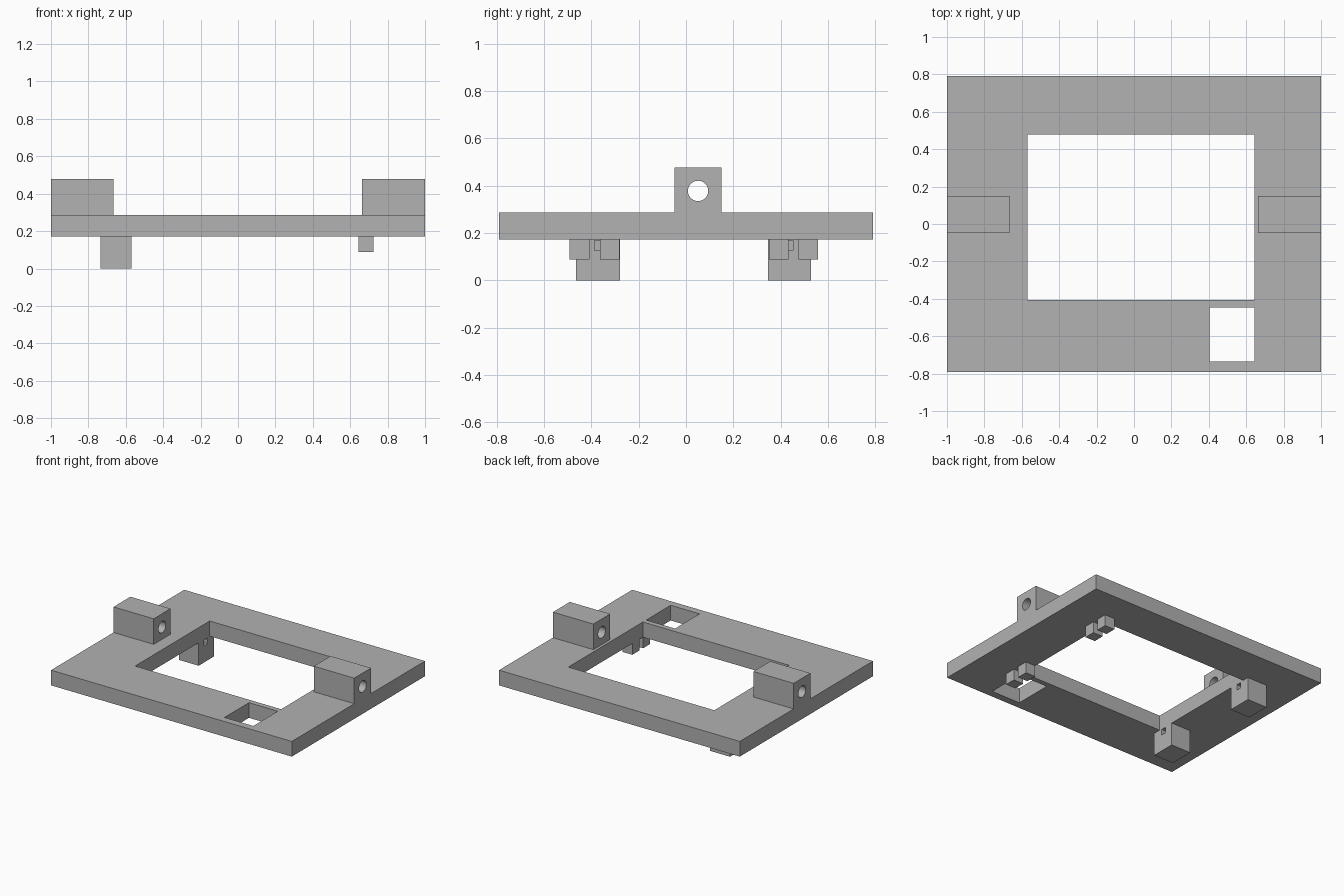
import bpy
import math
from mathutils import Matrix

default_cube = bpy.data.objects.get("Cube")
if default_cube:
    bpy.data.objects.remove(default_cube, do_unlink=True)

grey = bpy.data.materials.new("plain grey")
grey.use_nodes = True
COLOUR = (0.445, 0.445, 0.445, 1)
grey.diffuse_color = COLOUR
grey.node_tree.nodes["Principled BSDF"].inputs["Base Color"].default_value = COLOUR


def box(name, xs, ys, zs):
    """Box between the given limits on each axis."""
    centre = [(a + b) / 2 for a, b in (xs, ys, zs)]
    size = [b - a for a, b in (xs, ys, zs)]
    bpy.ops.mesh.primitive_cube_add(size=1, location=centre)
    ob = bpy.context.object
    ob.name = name
    ob.data.transform(Matrix.Diagonal((*size, 1)))
    ob.data.materials.append(grey)
    return ob


def cut(target, cutter):
    """Subtract the cutter from the target, then discard it."""
    cutter.hide_render = True
    mod = target.modifiers.new("cut", 'BOOLEAN')
    mod.operation = 'DIFFERENCE'
    mod.solver = 'EXACT'
    mod.object = cutter
    bpy.context.view_layer.objects.active = target
    bpy.ops.object.modifier_apply(modifier=mod.name)
    bpy.data.objects.remove(cutter, do_unlink=True)


BOTTOM, TOP = 0.172, 0.286

# Base plate with the large window and the small corner opening
plate = box("base_plate", (-1, 1), (-0.79, 0.79), (BOTTOM, TOP))
cut(plate, box("window_cutter", (-0.57, 0.643), (-0.407, 0.478), (0, 0.5)))
cut(plate, box("opening_cutter", (0.403, 0.643), (-0.736, -0.446), (0, 0.5)))

# Upright lugs with a round bore along x
for side, xs in (("right", (-1, -0.666)), ("left", (0.664, 1))):
    lug = box(side + "_lug", xs, (-0.049, 0.151), (TOP, 0.478))
    bpy.ops.mesh.primitive_cylinder_add(
        vertices=40, radius=0.043, depth=1,
        location=(sum(xs) / 2, 0.051, 0.378), rotation=(0, math.pi / 2, 0))
    cut(lug, bpy.context.object)
    bpy.ops.object.select_all(action='DESELECT')
    lug.select_set(True)
    bpy.context.view_layer.objects.active = lug
    bpy.ops.object.shade_smooth_by_angle(angle=math.radians(30))

# Tall blocks under the plate, each with a blind square socket facing the window
for end, ys, socket in (("front", (-0.465, -0.28), -0.386),
                        ("back", (0.347, 0.528), 0.41)):
    block = box(end + "_block", (-0.735, -0.57), ys, (0, BOTTOM))
    cut(block, box("socket_cutter", (-0.65, -0.5),
                   (socket, socket + 0.042), (0.125, 0.168)))

# Pairs of small clips under the opposite side of the window
for end, starts in (("front", (-0.492, -0.364)), ("back", (0.35, 0.475))):
    for label, y in zip(("outer", "inner") if end == "front"
                        else ("inner", "outer"), starts):
        box(f"{end}_{label}_clip", (0.643, 0.725), (y, y + 0.083), (0.088, BOTTOM))
